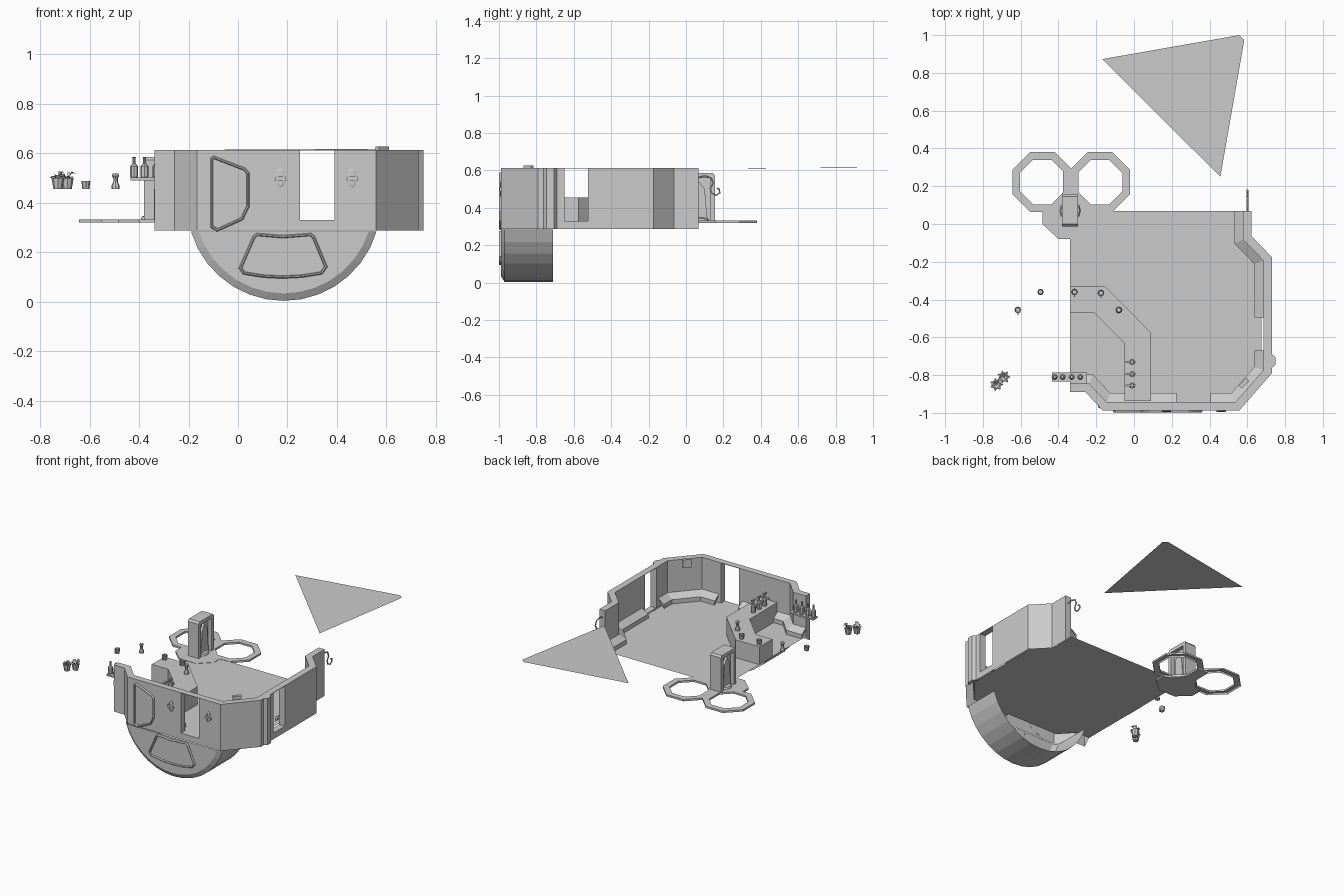
import bpy, bmesh, random
from math import cos, sin, pi
from mathutils import Vector, Matrix

if "Cube" in bpy.data.objects:
    bpy.data.objects.remove(bpy.data.objects["Cube"])

random.seed(4)


def make(name, verts, faces, loc=(0, 0, 0), rot=None):
    me = bpy.data.meshes.new(name)
    me.from_pydata([tuple(v) for v in verts], [], faces)
    bm = bmesh.new()
    bm.from_mesh(me)
    bmesh.ops.recalc_face_normals(bm, faces=bm.faces)
    bm.to_mesh(me)
    bm.free()
    ob = bpy.data.objects.new(name, me)
    ob.location = loc
    if rot:
        ob.rotation_euler = rot
    bpy.context.collection.objects.link(ob)
    return ob


def prism(name, pts, z0, z1, **kw):
    n = len(pts)
    v = [(x, y, z) for z in (z0, z1) for x, y in pts]
    f = [list(range(n)), list(range(n, 2 * n))]
    f += [(i, (i + 1) % n, n + (i + 1) % n, n + i) for i in range(n)]
    return make(name, v, f, **kw)


def box(name, x0, x1, y0, y1, z0, z1):
    return prism(name, [(x0, y0), (x1, y0), (x1, y1), (x0, y1)], z0, z1)


def sweep(name, path, profile, closed=False, shell=False, **kw):
    """Mitred sweep; profile = (offset to the right of the path, height)."""
    P = [Vector(p) for p in path]
    n, m = len(P), len(profile)
    verts = []
    for i, p in enumerate(P):
        a = P[i - 1] if (i or closed) else None
        b = P[(i + 1) % n] if (i < n - 1 or closed) else None
        d0 = (p - a).normalized() if a else (b - p).normalized()
        d1 = (b - p).normalized() if b else d0
        n0, n1 = Vector((d0.y, -d0.x)), Vector((d1.y, -d1.x))
        mit = (n0 + n1) / (1 + n0.dot(n1))
        verts += [(p.x + mit.x * o, p.y + mit.y * o, z) for o, z in profile]
    faces = []
    for i in range(n if closed else n - 1):
        j = (i + 1) % n
        faces += [(i * m + k, i * m + (k + 1) % m, j * m + (k + 1) % m, j * m + k)
                  for k in range(m - 1 if shell else m)]
    if not closed:
        faces += [list(range(m)), list(range((n - 1) * m, n * m))]
    return make(name, verts, faces, **kw)


def lathe(name, prof, loc, n=8):
    m = len(prof)
    v = [(r * cos(2 * pi * i / n), r * sin(2 * pi * i / n), z) for i in range(n) for r, z in prof]
    f = [(i * m + k, ((i + 1) % n) * m + k, ((i + 1) % n) * m + k + 1, i * m + k + 1)
         for i in range(n) for k in range(m - 1)]
    f += [[i * m for i in range(n)], [i * m + m - 1 for i in range(n)]]
    return make(name, v, f, loc=loc)


def tube(name, pts, r):
    cu = bpy.data.curves.new(name, 'CURVE')
    cu.dimensions = '3D'
    cu.bevel_depth, cu.bevel_resolution, cu.use_fill_caps = r, 1, True
    sp = cu.splines.new('POLY')
    sp.points.add(len(pts) - 1)
    for s, p in zip(sp.points, pts):
        s.co = (*p, 1)
    ob = bpy.data.objects.new(name, cu)
    bpy.context.collection.objects.link(ob)


def octagon(cx, cy, ap):  # clockwise, flat sides on the axes
    R = ap / cos(pi / 8)
    return [(cx + R * cos(pi / 8 - i * pi / 4), cy + R * sin(pi / 8 - i * pi / 4)) for i in range(8)]


# Walls: open-bottomed shells, three runs split by two doorways, under a continuous top rim
Z0, Z1, ZF = .287, .613, .33
wall = [(0, Z0), (0, Z1), (.045, Z1), (.045, ZF)]
skirt = [(.045, ZF), (.045, .39), (.092, .36), (.092, ZF)]
right = [(.623, .068), (.623, -.065), (.73, -.175), (.73, -.525)]
corner = [(.73, -.65), (.73, -.79), (.557, -.988), (.39, -.988)]
left = [(.25, -.988), (-.165, -.988), (-.257, -.89), (-.338, -.89)]
for nm, p in (("right_wall", right), ("corner_wall", corner), ("front_wall", left)):
    sweep(nm, p, wall, shell=True)
for nm, p in (("right_skirting", right[:3] + [(.73, -.495)]),
              ("corner_skirting", [(.73, -.67)] + corner[1:3] + [(.405, -.988)]),
              ("front_skirting", [(.225, -.988)] + left[1:])):
    sweep(nm, p, skirt[1:], shell=True)
sill = [(0, Z0), (0, ZF), (.045, ZF)]
rim = [(0, Z1 - .003), (0, Z1), (.045, Z1), (.045, Z1 - .003)]
for nm, p in (("side_door", [right[-1], corner[0]]), ("front_door", [corner[-1], left[0]])):
    sweep(nm + "_sill", p, sill, shell=True)
    sweep(nm + "_rim", p, rim)
prism("wall_pilaster", [(.725, -.685), (.75, -.705), (.75, -.745), (.725, -.765)], Z0, Z1)
outline = [(.57, .068), (.57, -.09), (.675, -.2), (.675, -.77), (.535, -.943),
           (-.145, -.943), (-.235, -.845), (-.338, -.845), (-.338, .068)]
make("floor", [(x, y, ZF) for x, y in outline], [list(range(len(outline)))])

# Rounded belly below the front wall, a circular arc open at the back
n, v = 14, []
for r, a0, y in ((.361, 1.26, -.988), (.391, 1.283, -.97), (.391, 1.283, -.71)):
    v += [(.185 - r * sin(a0 * (1 - 2 * i / n)), y, .394 - r * cos(a0 * (1 - 2 * i / n)))
          for i in range(n + 1)]
k = n + 1
f = [list(range(k))] + [(a * k + i, a * k + i + 1, a * k + k + i + 1, a * k + k + i)
                        for a in (0, 1) for i in range(n)]
make("front_belly", v, f)

# Raised outlines and small lamps on the front wall
bead = [(0, 0), (0, .006), (.004, .012), (.009, .012), (.012, 0)]
upper = [(-.1, .59), (.03, .54), (.047, .52), (.047, .385), (.02, .33), (-.085, .282), (-.112, .3), (-.112, .58)]
lower = [(.075, .277), (.18, .268), (.295, .277), (.31, .265), (.362, .14), (.34, .11), (.26, .097),
         (.18, .093), (.1, .097), (.02, .11), (.003, .135), (.06, .265)]
for nm, p in (("upper_outline", upper), ("lower_outline", lower)):
    sweep(nm, p, bead, True, loc=(0, -.987, 0), rot=(pi / 2, 0, 0))
for x in (.172, .462):
    p = [(x + .02 * cos(i * pi / 4), .5 + .042 * sin(i * pi / 4)) for i in range(0, -8, -1)]
    sweep("lamp_plate", p, [(0, 0), (0, .005), (.008, .008), (.008, 0)], True,
          loc=(0, -.986, 0), rot=(pi / 2, 0, 0))
    prism("lamp_lip", [(x - .024, .49), (x + .024, .49), (x + .02, .505), (x - .02, .505)],
          0, .01, loc=(0, -.986, 0), rot=(pi / 2, 0, 0))

# Box lamp on the inside corner, and the hook at the end of the right wall
prism("corner_box", [(.555, -.855), (.57, -.87), (.61, -.83), (.595, -.815)], .57, .627)
tube("wall_hook", [(.6, .06, .56), (.6, .1, .572), (.6, .135, .56), (.6, .145, .53), (.6, .13, .505),
                   (.6, .135, .48), (.6, .16, .467), (.6, .18, .48), (.6, .178, .5), (.6, .165, .505)], .005)

# Bent bar counter
sweep("bar_counter", [(-.34, -.328), (-.155, -.328), (.09, -.575), (.09, -.937)],
      [(0, ZF), (0, .455), (.14, .455), (.14, ZF)], shell=True)

# Bottles, taps, cups and vases
bottle = [(.014, 0), (.016, .006), (.016, .045), (.006, .058), (.006, .08), (.008, .083)]
cup = [(.014, 0), (.018, .032), (.015, .032), (.012, .005)]
vase = [(.017, 0), (.017, .012), (.009, .03), (.009, .042), (.014, .052), (.012, .062)]
box("bottle_shelf", -.435, -.25, -.835, -.785, .49, .501)
box("shelf_back", -.34, -.25, -.89, -.83, .47, .501)
for x in (-.42, -.378, -.33, -.285):
    lathe("shelf_bottle", bottle, (x, -.81, .501))
for y in (-.73, -.795, -.855):
    lathe("tap_body", bottle, (-.01, y, .455))
    box("tap_spout", -.045, .008, y - .005, y + .005, .505, .515)
    box("tap_handle", -.016, -.004, y - .016, y + .016, .536, .544)
for x, y in ((-.315, -.36), (-.175, -.365), (-.615, -.455)):
    lathe("cup", cup, (x, y, .455))
    box("cup_handle", x - .003, x + .003, y - .026, y - .016, .463, .482)
for x, y in ((-.495, -.36), (-.08, -.455)):
    lathe("vase", vase, (x, y, .455))

# Potted plants with folded diamond leaves
for x, y in ((-.728, -.85), (-.69, -.81)):
    lathe("plant_pot", [(.018, 0), (.026, .045), (.02, .045), (.019, .035)], (x, y, .455))
    lv, lf = [], []
    for i in range(7):
        m = Matrix.Rotation(i * 2 * pi / 7, 3, 'Z')
        h, b = random.uniform(.05, .075), len(lv)
        lv += [m @ Vector(q) for q in ((.002, 0, .035), (.018, -.012, h), (.036, 0, h - .008),
                                       (.018, .012, h), (.018, 0, h - .005))]
        lf += [(b, b + 1, b + 4), (b + 1, b + 2, b + 4), (b + 2, b + 3, b + 4), (b + 3, b, b + 4)]
    make("plant_leaves", lv, lf, loc=(x, y, .455))

# Twin octagonal rings and their shared base plate
ring = [(0, .319), (0, .332), (.04, .332), (.04, .319)]
for x in (-.485, -.18):
    sweep("octagon_ring", octagon(x, .222, .158), ring, True, shell=True)
half = [(.065, -.08), (.15, 0), (.15, .07), (.1, .09), (.04, .17), (.04, .285)]
prism("ring_base", [(a - .335, b) for a, b in half] + [(-a - .335, b) for a, b in reversed(half)],
      .319, .332)

# Upright stand with a tapered niche on both sides
sweep("stand_frame", [(-.012, .332), (-.012, .572), (0, .585), (.145, .585), (.155, .572), (.155, .332)],
      [(0, -.042), (0, .042), (.025, .042), (.025, -.042)],
      loc=(-.338, 0, 0), rot=(pi / 2, 0, pi / 2))
box("stand_core", -.352, -.324, 0, .145, .332, .575)
prism("stand_brace", [(.03, .332), (.115, .332), (.1, .5), (.07, .54), (.045, .5)], -.03, .03,
      loc=(-.338, 0, 0), rot=(pi / 2, 0, pi / 2))
lathe("stand_foot", [(.055, 0), (.05, .012), (.03, .018)], (-.338, .07, .332), 12)

# Loose triangular sheet
make("triangle_sheet", [(-.167, .873, .613), (.457, .25, .611), (.584, .975, .616), (.557, 1, .617)],
     [(0, 1, 2, 3)])
